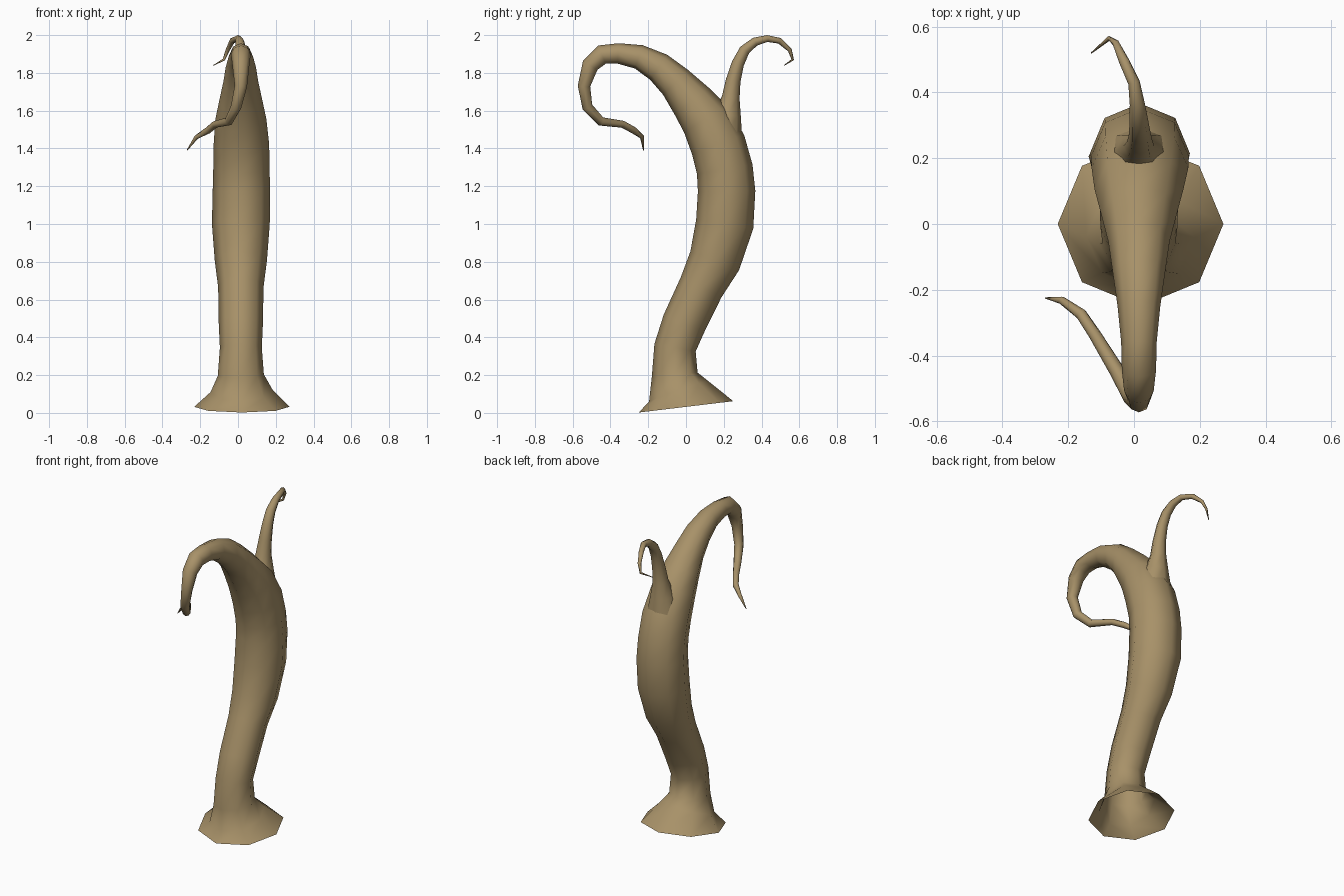
import bpy
import bmesh
from math import cos, sin, tau
from mathutils import Vector

SIDES = 8

if "Cube" in bpy.data.objects:
    bpy.data.objects.remove(bpy.data.objects["Cube"], do_unlink=True)

# One flat colour for the whole plant
tan = bpy.data.materials.new("dry tan skin")
tan.use_nodes = True
colour = (0.39, 0.285, 0.14, 1)
tan.diffuse_color = colour
tan.node_tree.nodes["Principled BSDF"].inputs["Base Color"].default_value = colour


def tapered_tube(name, stations, start_direction):
    """Loft rings along (x, y, z, radius) stations, open at the start and closed at the tip."""
    centres = [Vector(station[:3]) for station in stations]
    steps = [(b - a).normalized() for a, b in zip(centres, centres[1:])]
    inner = [(a + b).normalized() for a, b in zip(steps, steps[1:])]
    tangents = [Vector(start_direction).normalized()] + inner + [steps[-1]]

    bm = bmesh.new()
    rings = []
    for centre, tangent, station in zip(centres, tangents, stations):
        across = Vector((1, 0, 0))
        across = (across - tangent * across.dot(tangent)).normalized()
        outward = tangent.cross(across)
        ring = []
        for i in range(SIDES):
            angle = tau * i / SIDES
            spoke = across * cos(angle) + outward * sin(angle)
            ring.append(bm.verts.new(centre + spoke * station[3]))
        rings.append(ring)

    for low, high in zip(rings, rings[1:]):
        for i in range(SIDES):
            j = (i + 1) % SIDES
            bm.faces.new((low[i], low[j], high[j], high[i]))
    bm.faces.new(rings[-1])

    for face in bm.faces:
        face.smooth = True
    mesh = bpy.data.meshes.new(name)
    bm.to_mesh(mesh)
    bm.free()
    mesh.materials.append(tan)
    tube = bpy.data.objects.new(name, mesh)
    bpy.context.collection.objects.link(tube)
    return tube


# Flared foot, swelling stalk and the long curl drooping over the front
tapered_tube("main_stalk", [
    (.02, 0, .032, .252),
    (.02, -.04, .115, .165),
    (.015, -.06, .2, .122),
    (.015, -.058, .345, .111),
    (.015, -.01, .475, .117),
    (.015, .08, .665, .12),
    (.015, .152, .805, .138),
    (.015, .205, 1, .153),
    (.018, .215, 1.175, .152),
    (.018, .205, 1.29, .149),
    (.018, .17, 1.42, .147),
    (.015, .105, 1.555, .135),
    (.015, .03, 1.65, .115),
    (.015, -.055, 1.75, .093),
    (.015, -.145, 1.83, .08),
    (.015, -.25, 1.885, .065),
    (.015, -.36, 1.903, .054),
    (.015, -.445, 1.897, .052),
    (.015, -.507, 1.84, .045),
    (.015, -.54, 1.73, .033),
    (-.01, -.522, 1.62, .028),
    (-.05, -.45, 1.543, .024),
    (-.12, -.335, 1.528, .019),
    (-.16, -.275, 1.495, .018),
    (-.22, -.232, 1.46, .012),
    (-.27, -.225, 1.39, .002),
], start_direction=(0, -.12, 1))

# Short hooked shoot growing out of the back of the stalk
tapered_tube("back_tendril", [
    (.015, .18, 1.42, .125),
    (.015, .222, 1.58, .07),
    (.015, .237, 1.67, .047),
    (.018, .25, 1.76, .039),
    (.018, .275, 1.85, .033),
    (.015, .31, 1.92, .029),
    (.01, .365, 1.965, .023),
    (0, .43, 1.982, .018),
    (-.03, .495, 1.97, .016),
    (-.055, .55, 1.92, .011),
    (-.075, .565, 1.87, .007),
    (-.13, .52, 1.84, .002),
], start_direction=(0, .25, 1))
